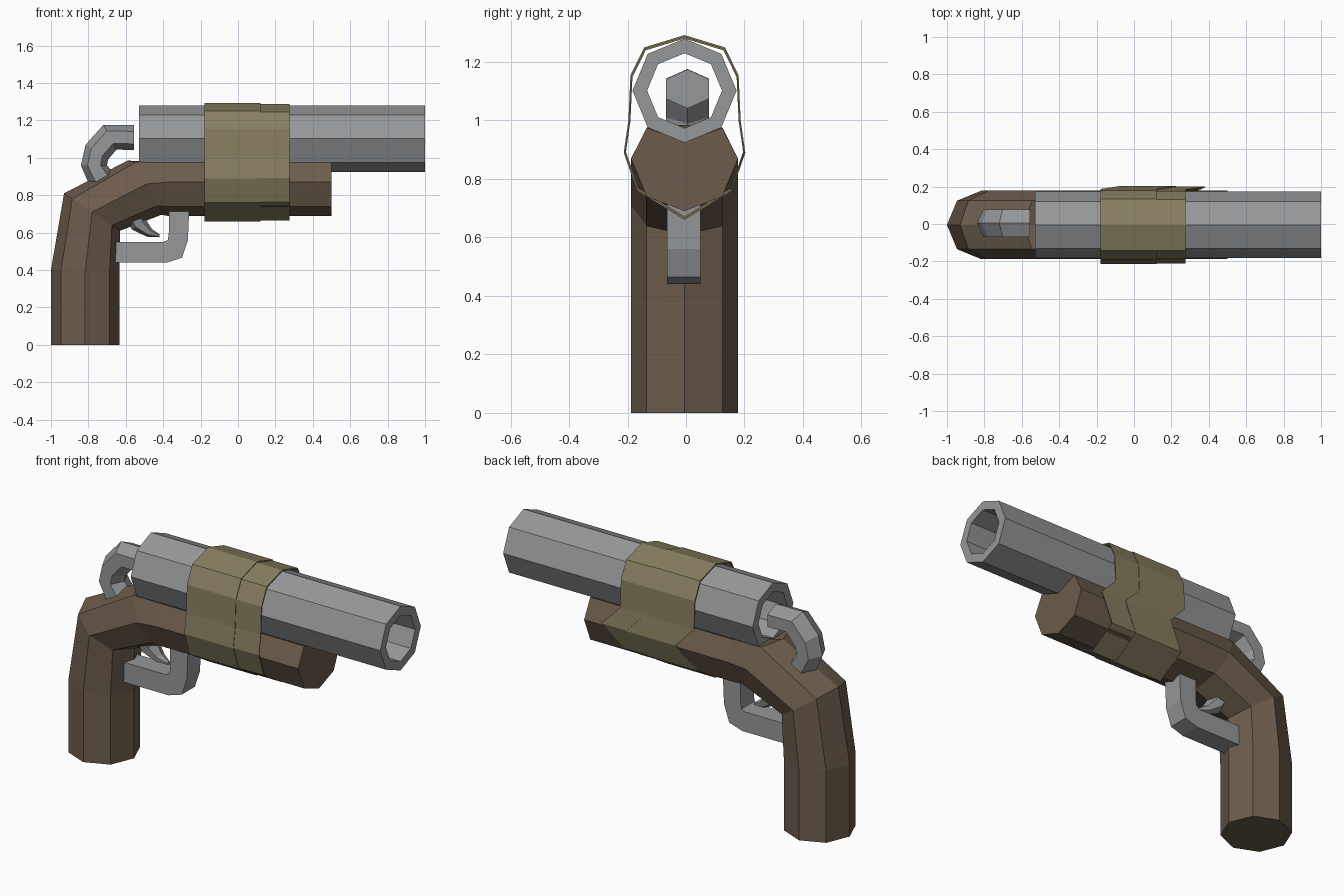
import bpy, bmesh
from math import sin, cos, pi
from mathutils import Vector

if "Cube" in bpy.data.objects:
    bpy.data.objects.remove(bpy.data.objects["Cube"], do_unlink=True)

MID = -0.005  # centre plane of the model


def material(name, rgb):
    m = bpy.data.materials.new(name)
    m.use_nodes = True
    m.diffuse_color = (*rgb, 1)
    m.node_tree.nodes["Principled BSDF"].inputs["Base Color"].default_value = (*rgb, 1)
    return m


steel = material("steel_grey", (0.30, 0.31, 0.32))
wood = material("dark_wood", (0.15, 0.107, 0.072))
cloth = material("olive_wrap", (0.245, 0.21, 0.118))


def skin(name, rings, mat, cyclic=False):
    """Bridge equal-sized rings into a tube, capped at the ends unless cyclic."""
    bm = bmesh.new()
    loops = [[bm.verts.new(p) for p in ring] for ring in rings]
    n = len(loops[0])
    pairs = list(zip(loops, loops[1:]))
    if cyclic:
        pairs.append((loops[-1], loops[0]))
    else:
        bm.faces.new(loops[0])
        bm.faces.new(loops[-1])
    for a, b in pairs:
        for i in range(n):
            j = (i + 1) % n
            bm.faces.new((a[i], a[j], b[j], b[i]))
    bmesh.ops.recalc_face_normals(bm, faces=bm.faces)
    mesh = bpy.data.meshes.new(name)
    bm.to_mesh(mesh)
    bm.free()
    mesh.materials.append(mat)
    obj = bpy.data.objects.new(name, mesh)
    bpy.context.collection.objects.link(obj)
    return obj


def oval(x, z, dx, dz, half_width, sides=8, y=MID):
    """Ring around (x, z) whose first corner lies at offset (dx, dz)."""
    ring = []
    for k in range(sides):
        a = 2 * pi * k / sides
        ring.append(Vector((x + dx * cos(a), y + half_width * sin(a), z + dz * cos(a))))
    return ring


# Barrel: octagonal tube, open at both ends
tube = [(-0.53, 0.178), (1.0, 0.178), (1.0, 0.128), (-0.53, 0.128)]
skin("barrel", [oval(x, 1.102, 0, r, r) for x, r in tube], steel, cyclic=True)


# Grip and fore-end: one bent octagonal body, hollowed on top to seat the barrel
def fore_ring(x):
    ring = oval(x, 0.87, 0, 0.18, 0.183)
    ring[0].z = 0.927
    ring[1].z = ring[7].z = 0.975
    ring[3].z = ring[5].z = 0.74
    return ring


bend = oval(-0.49, 0.86, -0.08, 0.165, 0.183)
bend[0] = Vector((-0.59, MID, 0.985))
skin("grip_and_fore_end", [
    oval(-0.817, 0, -0.183, 0, 0.183),
    oval(-0.817, 0.39, -0.183, 0.01, 0.183),
    oval(-0.78, 0.71, -0.15, 0.10, 0.183),
    bend, fore_ring(-0.38), fore_ring(0.5)], wood)

# Trigger guard: flat strip bent into a corner
outer = [(-0.68, 0.44), (-0.38, 0.44), (-0.30, 0.465), (-0.268, 0.56), (-0.26, 0.74)]
inner = [(-0.68, 0.55), (-0.40, 0.55), (-0.375, 0.56), (-0.37, 0.60), (-0.37, 0.74)]
skin("trigger_guard", [
    [(ox, -0.065, oz), (ox, 0.05, oz), (ix, 0.05, iz), (ix, -0.065, iz)]
    for (ox, oz), (ix, iz) in zip(outer, inner)], steel)

# Trigger: tapered hooked spike
skin("trigger", [
    oval(-0.56, 0.72, -0.06, -0.03, 0.075, 6),
    oval(-0.53, 0.645, -0.035, -0.03, 0.055, 6),
    oval(-0.475, 0.60, -0.012, -0.022, 0.035, 6),
    oval(-0.42, 0.583, 0, -0.008, 0.012, 6)], steel)

# Hammer: six-sided bar hooking down into the grip
skin("hammer", [
    oval(x, z, dx, dz, 0.085, 6, 0.005) for x, z, dx, dz in [
        (-0.555, 1.108, 0, 0.067),
        (-0.685, 1.110, -0.035, 0.066),
        (-0.755, 1.030, -0.06, 0.04),
        (-0.770, 0.960, -0.07, 0),
        (-0.720, 0.875, -0.075, -0.02)]], steel)

# Cloth wrap: two thin bands round barrel and fore-end, pulled forward at the left bulge
half = [(0.138, 1.25), (0.185, 1.155), (0.192, 1.0), (0.208, 0.89), (0.163, 0.76)]
outline = [(0, 1.292)] + half + [(0, 0.66)] + [(-y, z) for y, z in reversed(half)]


def band(name, x0, x1, size):
    def ring(x, s):
        return [(x + (0.105 if y > 0.2 else 0), MID + y * s, 0.976 + (z - 0.976) * s)
                for y, z in outline]
    thin = size - 0.022
    skin(name, [ring(x0, size), ring(x1, size), ring(x1, thin), ring(x0, thin)],
         cloth, cyclic=True)


band("rear_wrap", -0.18, 0.12, 1.0)
band("front_wrap", 0.12, 0.275, 0.985)
